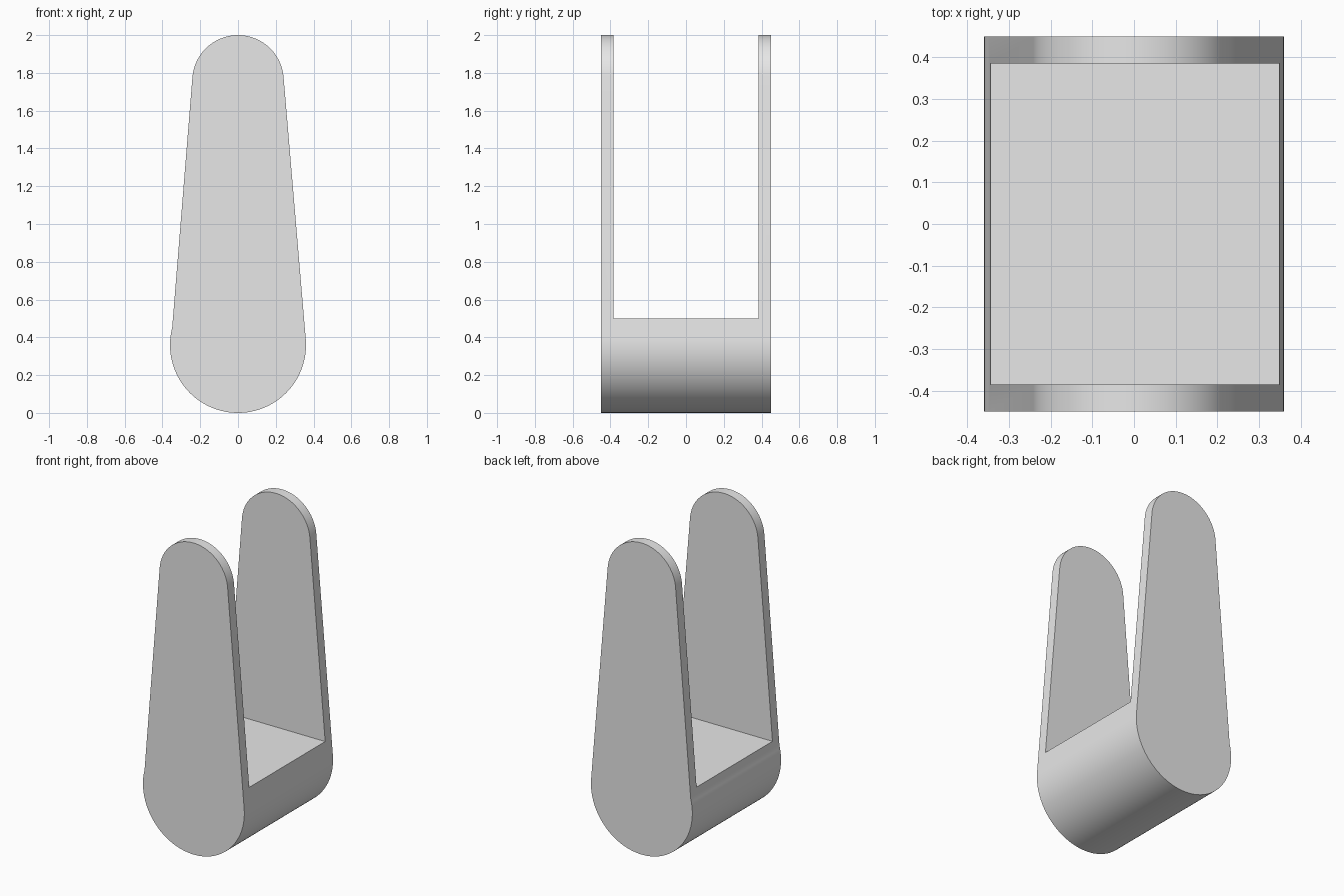
import bpy
import bmesh
from math import sin, cos, radians

if "Cube" in bpy.data.objects:
    bpy.data.objects.remove(bpy.data.objects["Cube"], do_unlink=True)

R_LOW, R_TOP = 0.36, 0.242      # radii of the rounded ends
HALF_DEPTH, HALF_GAP = 0.45, 0.385
FLOOR = 0.5                     # height of the slot floor

grey = bpy.data.materials.new("light_grey")
grey.use_nodes = True
colour = (0.8, 0.8, 0.8, 1)
grey.diffuse_color = colour
grey.node_tree.nodes["Principled BSDF"].inputs["Base Color"].default_value = colour


def arc(radius, height, start, end, steps):
    angles = [radians(start + (end - start) * i / steps) for i in range(steps + 1)]
    return [(radius * cos(a), height + radius * sin(a)) for a in angles]


def prism(name, outline, half_depth):
    """Extrude an x-z outline symmetrically along y."""
    bm = bmesh.new()
    face = bm.faces.new([bm.verts.new((x, -half_depth, z)) for x, z in outline])
    moved = bmesh.ops.extrude_face_region(bm, geom=[face])["geom"]
    verts = [v for v in moved if isinstance(v, bmesh.types.BMVert)]
    bmesh.ops.translate(bm, verts=verts, vec=(0, 2 * half_depth, 0))
    bmesh.ops.recalc_face_normals(bm, faces=bm.faces)
    mesh = bpy.data.meshes.new(name)
    bm.to_mesh(mesh)
    bm.free()
    obj = bpy.data.objects.new(name, mesh)
    bpy.context.collection.objects.link(obj)
    return obj


# Tapered body: tangent on one side, a slight shoulder on the other
outline = arc(R_LOW, R_LOW, -194.5, 5, 64) + arc(R_TOP, 2 - R_TOP, 5, 175, 48)
bracket = prism("fork_bracket", outline, HALF_DEPTH)
bracket.data.materials.append(grey)

# Slot between the two upright cheeks
slot = prism("slot_cutter", [(-1, FLOOR), (1, FLOOR), (1, 3), (-1, 3)], HALF_GAP)
slot.hide_render = True
cut = bracket.modifiers.new("slot", "BOOLEAN")
cut.operation = "DIFFERENCE"
cut.solver = "EXACT"
cut.object = slot

bpy.ops.object.select_all(action="DESELECT")
bracket.select_set(True)
bpy.context.view_layer.objects.active = bracket
bpy.ops.object.modifier_apply(modifier=cut.name)
bpy.data.objects.remove(slot, do_unlink=True)
bpy.ops.object.shade_smooth_by_angle(angle=radians(30))
